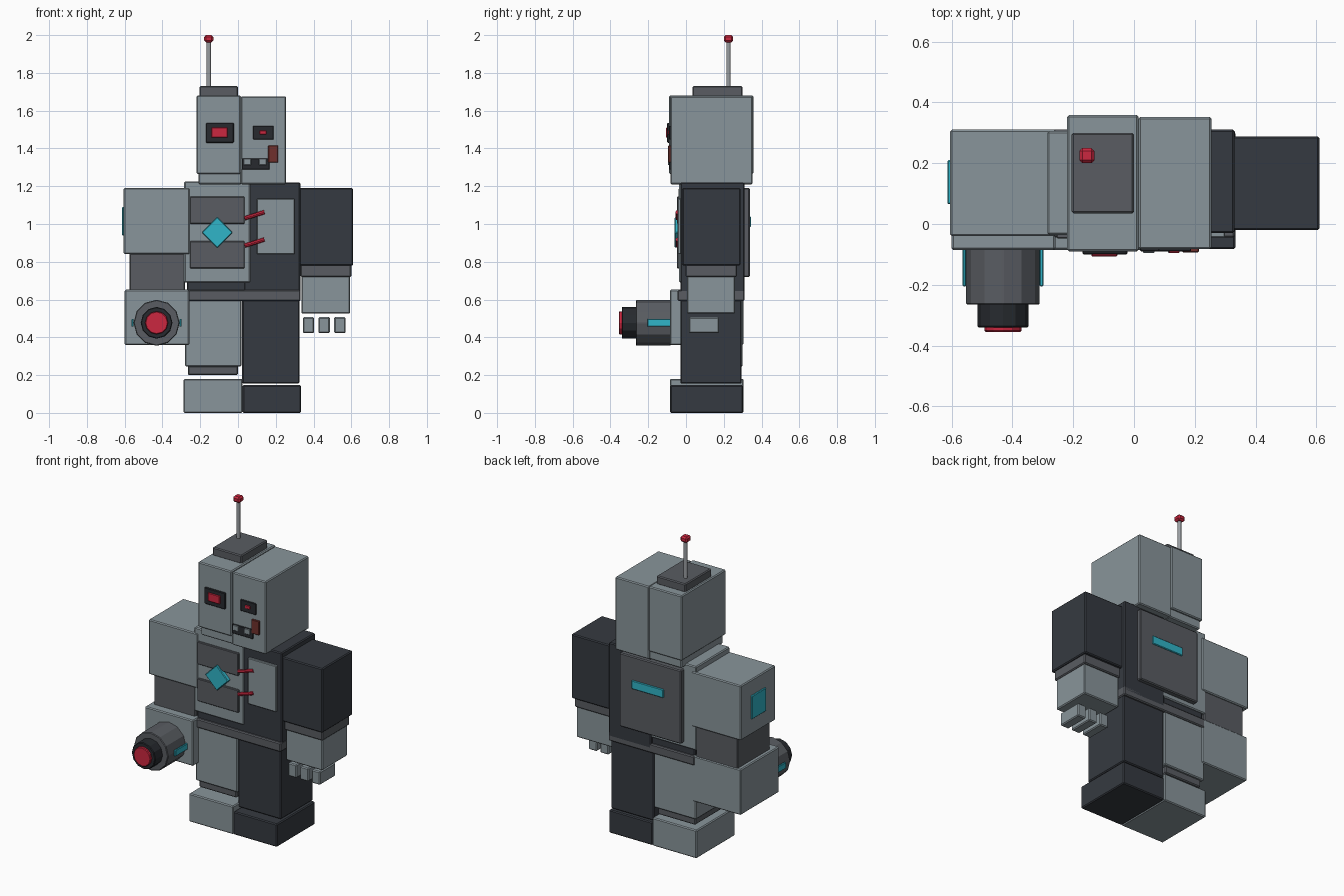
import bpy
import math
from mathutils import Vector

old = bpy.data.objects.get("Cube")
if old:
    bpy.data.objects.remove(old, do_unlink=True)


def material(name, rgb):
    m = bpy.data.materials.new(name)
    m.use_nodes = True
    m.diffuse_color = (*rgb, 1)
    bsdf = next(n for n in m.node_tree.nodes if n.type == 'BSDF_PRINCIPLED')
    bsdf.inputs["Base Color"].default_value = (*rgb, 1)
    bsdf.inputs["Roughness"].default_value = 0.6
    return m


LIGHT = material("light_grey", (0.25, 0.30, 0.325))
MID = material("mid_grey", (0.10, 0.108, 0.122))
DARK = material("charcoal", (0.036, 0.042, 0.052))
BLACK = material("near_black", (0.02, 0.023, 0.028))
SILVER = material("silver", (0.33, 0.35, 0.37))
RED = material("red", (0.60, 0.02, 0.05))
CYAN = material("cyan", (0.03, 0.46, 0.58))
RUST = material("rust", (0.16, 0.03, 0.025))


def finish(name, mat, bevel):
    ob = bpy.context.object
    ob.name = name
    ob.data.materials.append(mat)
    if bevel:
        mod = ob.modifiers.new("edge_bevel", 'BEVEL')
        mod.width = bevel
        mod.segments = 1
    return ob


def box(name, mat, x, y, z, bevel=0.006):
    """Box from its (low, high) extents along each axis."""
    bpy.ops.mesh.primitive_cube_add(size=1, location=[sum(r) / 2 for r in (x, y, z)])
    ob = bpy.context.object
    size = Vector([r[1] - r[0] for r in (x, y, z)])
    for v in ob.data.vertices:
        v.co *= size
    return finish(name, mat, bevel)


def rod(name, mat, start, end, radius, sides=12, bevel=0):
    a, b = Vector(start), Vector(end)
    bpy.ops.mesh.primitive_cylinder_add(vertices=sides, radius=radius, depth=(b - a).length,
                                        location=(a + b) / 2)
    ob = finish(name, mat, bevel)
    ob.rotation_mode = 'QUATERNION'
    ob.rotation_quaternion = (b - a).to_track_quat('Z', 'Y')
    return ob


# Head: two mismatched halves, jaw, cap and antenna
box("head_right_half", LIGHT, (-.22, .015), (-.09, .358), (1.265, 1.68))
box("head_left_half", LIGHT, (.015, .255), (-.083, .352), (1.21, 1.675))
box("jaw_right", LIGHT, (-.21, .02), (-.075, .345), (1.21, 1.27))
box("head_cap", MID, (-.205, 0), (.035, .30), (1.675, 1.73))
rod("antenna", SILVER, (-.155, .225, 1.72), (-.155, .225, 1.975), .011)
box("antenna_tip", RED, (-.18, -.13), (.2, .25), (1.962, 2.0), .01)

# Face
box("eye_frame_right", BLACK, (-.17, -.022), (-.1, -.08), (1.43, 1.535), .004)
box("eye_right", RED, (-.14, -.055), (-.107, -.095), (1.457, 1.51), .003)
box("eye_frame_left", BLACK, (.08, .188), (-.09, -.08), (1.447, 1.52), .003)
box("eye_left", RED, (.115, .15), (-.095, -.085), (1.474, 1.495), .002)
box("mouth", BLACK, (.02, .168), (-.09, -.08), (1.288, 1.348), .003)
for i, x in enumerate((.03, .112)):
    box(f"tooth_{i}", LIGHT, (x, x + .038), (-.095, -.085), (1.312, 1.345), .002)
box("rust_patch", RUST, (.16, .213), (-.094, -.08), (1.325, 1.415), .003)

# Torso
box("torso_left", DARK, (.03, .33), (-.03, .31), (.62, 1.22))
box("torso_right", LIGHT, (-.285, .065), (-.036, .305), (.69, 1.225))
box("waist", DARK, (-.27, .05), (-.028, .295), (.60, .70))
box("belt", MID, (-.275, .332), (-.045, .31), (.592, .65))
for name, z in (("upper", (1.0, 1.145)), ("lower", (.765, .91))):
    box(f"chest_plate_{name}", MID, (-.255, .035), (-.048, -.03), z, .004)
box("chest_panel_left", LIGHT, (.10, .30), (-.045, -.025), (.84, 1.135), .004)
gem = box("chest_diamond", CYAN, (-.168, -.052), (-.06, -.03), (.897, 1.013), .004)
gem.rotation_euler.y = math.radians(45)
for i, z in enumerate((1.03, .885)):
    rod(f"chest_wire_{i}", RED, (.035, -.045, z), (.14, -.045, z + .033), .011, 8)
box("back_panel", MID, (-.2, .235), (.29, .338), (.72, 1.19))
box("back_light", CYAN, (-.08, .145), (.33, .345), (.985, 1.04), .004)

# Legs
box("leg_right", LIGHT, (-.28, .018), (-.03, .30), (.245, .60))
box("ankle_right", MID, (-.265, 0), (-.015, .285), (.20, .25))
box("foot_right", LIGHT, (-.288, .025), (-.085, .305), (0, .18))
box("leg_left", DARK, (.022, .325), (-.03, .295), (.155, .60))
box("foot_left", DARK, (.025, .333), (-.083, .303), (0, .147))

# Right arm with cannon
box("upper_arm_right", LIGHT, (-.605, -.255), (-.04, .31), (.84, 1.19))
box("shoulder_light", CYAN, (-.614, -.60), (.065, .21), (.94, 1.09), .004)
box("elbow_right", MID, (-.575, -.28), (-.03, .30), (.64, .845))
box("forearm_right", LIGHT, (-.6, -.258), (-.085, .305), (.36, .652))
for name, mat, y0, y1, r in (("barrel", MID, -.265, -.08, .122),
                             ("muzzle", BLACK, -.34, -.26, .084),
                             ("core", RED, -.355, -.33, .061)):
    rod(f"cannon_{name}", mat, (-.431, y1, .477), (-.431, y0, .477), r, 12, .004)
for name, x in (("outer", -.558), ("inner", -.304)):
    box(f"cannon_light_{name}", CYAN, (x - .006, x + .006), (-.205, -.08), (.457, .497), .003)

# Left arm with hand
box("upper_arm_left", DARK, (.325, .61), (-.02, .288), (.78, 1.19))
box("cuff_left", MID, (.33, .6), (-.003, .27), (.72, .785))
box("hand_left", LIGHT, (.335, .593), (.005, .26), (.525, .725))
for i in range(3):
    x = .343 + i * .083
    box(f"finger_{i}", LIGHT, (x, x + .06), (.015, .175), (.422, .507))
